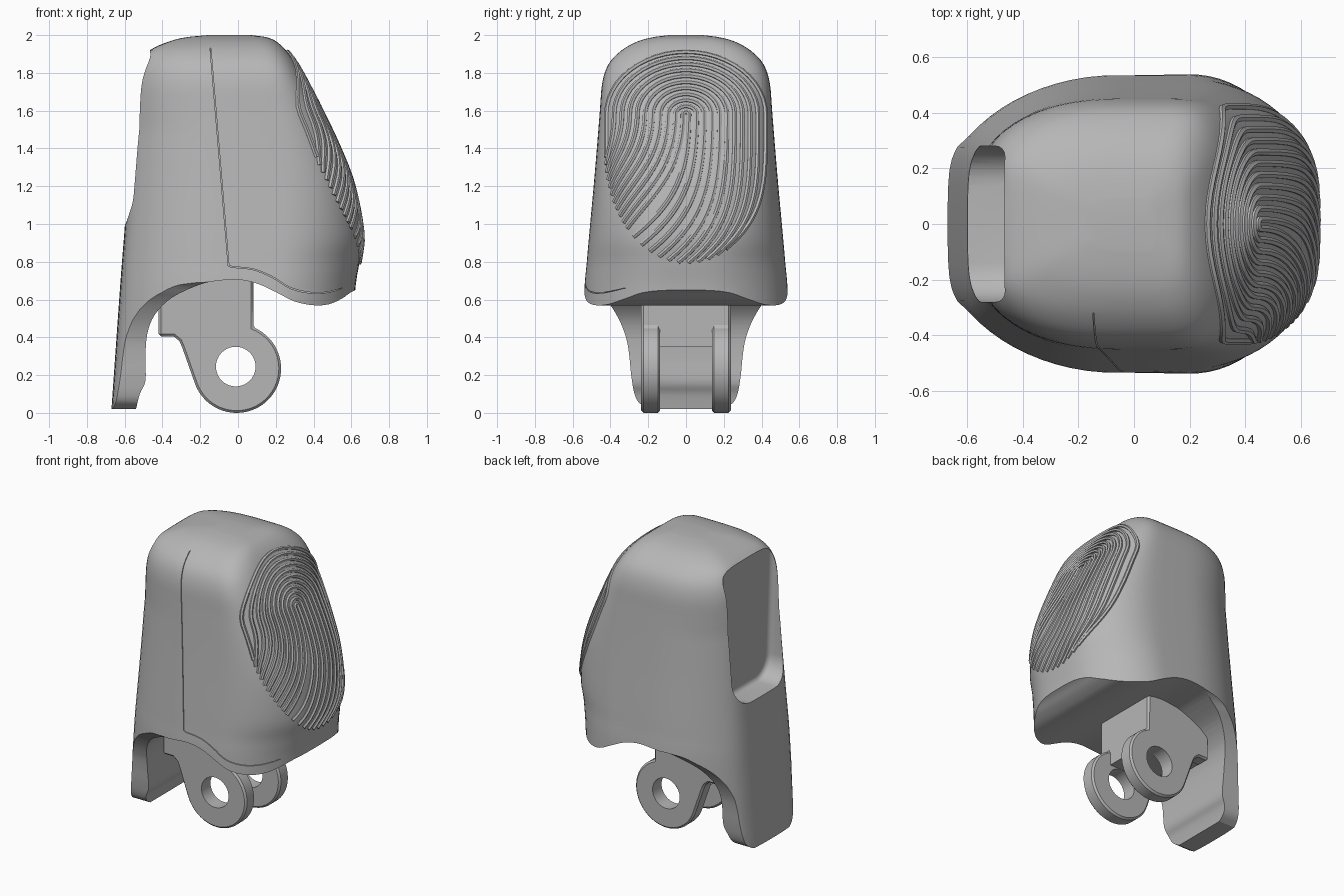
import bpy, bmesh, math
from mathutils import Vector
from mathutils.bvhtree import BVHTree

if "Cube" in bpy.data.objects:
    bpy.data.objects.remove(bpy.data.objects["Cube"])

grey = bpy.data.materials.new("matte_grey")
grey.use_nodes = True
grey.diffuse_color = (0.47, 0.47, 0.47, 1)
bsdf = grey.node_tree.nodes["Principled BSDF"]
bsdf.inputs["Base Color"].default_value = grey.diffuse_color
bsdf.inputs["Roughness"].default_value = 0.6


def add_object(name, bm):
    bmesh.ops.recalc_face_normals(bm, faces=bm.faces)
    mesh = bpy.data.meshes.new(name)
    bm.to_mesh(mesh)
    bm.free()
    mesh.materials.append(grey)
    obj = bpy.data.objects.new(name, mesh)
    bpy.context.collection.objects.link(obj)
    return obj


def prism(name, outline, axis, lo, hi):
    """Extrude a closed outline along x or y."""
    bm = bmesh.new()
    place = (lambda p, t: (p[0], t, p[1])) if axis == "y" else (lambda p, t: (t, p[0], p[1]))
    ends = [[bm.verts.new(place(p, t)) for p in outline] for t in (lo, hi)]
    bm.faces.new(ends[0])
    bm.faces.new(ends[1])
    n = len(outline)
    for i in range(n):
        j = (i + 1) % n
        bm.faces.new((ends[0][i], ends[0][j], ends[1][j], ends[1][i]))
    return add_object(name, bm)


def bake(obj):
    """Apply the object's modifiers."""
    graph = bpy.context.evaluated_depsgraph_get()
    mesh = bpy.data.meshes.new_from_object(obj.evaluated_get(graph))
    obj.modifiers.clear()
    obj.data = mesh


def round_edges(obj, width, segments):
    bevel = obj.modifiers.new("edge", "BEVEL")
    bevel.width = width
    bevel.segments = segments
    bevel.limit_method = "ANGLE"
    bevel.angle_limit = math.radians(50)
    bake(obj)


def cut(target, cutter):
    mod = target.modifiers.new("cut", "BOOLEAN")
    mod.operation = "DIFFERENCE"
    mod.solver = "EXACT"
    mod.object = cutter
    bake(target)
    bpy.data.objects.remove(cutter)


def smooth(obj, degrees):
    bpy.ops.object.select_all(action="DESELECT")
    obj.select_set(True)
    bpy.context.view_layer.objects.active = obj
    bpy.ops.object.shade_smooth_by_angle(angle=math.radians(degrees))


def spline(points, steps):
    """Catmull-Rom curve through points of any dimension."""
    pts = [points[0]] + list(points) + [points[-1]]
    out = []
    for a, b, c, d in zip(pts, pts[1:], pts[2:], pts[3:]):
        for s in range(steps):
            t = s / steps
            out.append([0.5 * (2 * q + (r - p) * t + (2 * p - 5 * q + 4 * r - u) * t * t
                               + (3 * q - p - 3 * r + u) * t ** 3)
                        for p, q, r, u in zip(a, b, c, d)])
    out.append(list(points[-1]))
    return out


# Fingertip shell: height, back x, pad x, half width
stations = [
    (0.02, -.673, .60, .55), (0.6, -.632, .62, .54), (0.8, -.617, .646, .525),
    (0.95, -.605, .66, .512), (1.2, -.587, .613, .489), (1.4, -.574, .537, .472),
    (1.6, -.558, .442, .456), (1.75, -.54, .365, .443), (1.85, -.512, .308, .408),
    (1.92, -.468, .255, .34), (1.965, -.37, .205, .26), (1.988, -.28, .155, .18),
    (2.0, -.16, .07, .09)]


def section(z, back, pad, half, count=36):
    """Ring of two half superellipses with softly flattened tips."""
    pad_power = 2.05 + 1.15 * max(0, z - .8)
    back_power = 2 + z / 10 + max(0, z - 1.5)
    ring = []
    for sign, reach, centre, over, sharp, power in (
            (1, pad, pad * .3, 1.03, 40, pad_power), (-1, back, back * .08, 1.12, 20, back_power)):
        a = abs(reach - centre)
        for i in range(count + 1):
            ang = math.pi * (i / count - 0.5)
            c, s = max(abs(math.cos(ang)), 1e-4), math.sin(ang)
            x = over * c ** (2 / power)
            x = a * x / (1 + x ** sharp) ** (1 / sharp)
            y = sign * half * math.copysign(abs(s) ** (2 / power), s)
            ring.append((centre + sign * x, y, z))
    return ring


bm = bmesh.new()
rings = [[bm.verts.new(p) for p in section(*st)] for st in spline(stations, 4)]
for low, high in zip(rings, rings[1:]):
    n = len(low)
    for i in range(n):
        j = (i + 1) % n
        bm.faces.new((low[i], low[j], high[j], high[i]))
bm.faces.new(rings[0])
bm.faces.new(rings[-1])
skin = BVHTree.FromBMesh(bm)
shell = add_object("fingertip_shell", bm)

# Wavy underside and inner face of the rear tongue
wave = [(.8, .72), (.62, .65), (.55, .605), (.48, .575), (.4, .57), (.3, .59), (.2, .64),
        (.1, .685), (0, .705), (-.1, .7), (-.2, .68), (-.35, .61), (-.44, .52), (-.48, .42),
        (-.49, .3), (-.49, .17), (-.52, .1), (-.54, .02)]
cut(shell, prism("underside_cutter", spline(wave, 4) + [[-.54, -.2], [.8, -.2]], "y", -1, 1))

# Narrowed sides of the tongue
side = [(.7, .72), (.52, .69), (.455, .635), (.4, .57), (.35, .485), (.315, .39), (.3, .3),
        (.29, .2), (.275, .11), (.25, .055), (.19, .015)]
for sign in (-1, 1):
    outline = [(sign * y, z) for y, z in spline(side, 4) + [[.19, -.2], [.7, -.2]]]
    cut(shell, prism("tongue_cutter", outline, "x", -1, -.08))

# Flat nail recess with rounded lower corners
nail = [(.28, 2.2), (-.28, 2.2)]
for sign in (-1, 1):
    turn = range(9) if sign < 0 else range(8, -1, -1)
    for i in turn:
        ang = math.pi / 2 * i / 8
        nail.append((sign * (.14 + .14 * math.cos(ang)), 1.15 - .15 * math.sin(ang)))
cutter = prism("nail_cutter", nail, "x", -1, -.465)
round_edges(cutter, .035, 4)
for v in cutter.data.vertices:
    if v.co.x > -.6:
        v.co.x += (1.92 - v.co.z) * .03
cut(shell, cutter)

# Thin seam on the front side
seam = [(-.16, 2.05), (-.15, 1.98), (-.05, .78)] + spline(
    [(-.03, .772), (.08, .76), (.18, .72), (.28, .66), (.4, .635), (.52, .65), (.7, .72)], 4)
w = .002
outline = [(x - w, z - w) for x, z in seam] + [(x + w, z + w) for x, z in reversed(seam)]
cut(shell, prism("seam_cutter", outline, "y", -.8, -.32))
smooth(shell, 28)

# Raised loop-pattern ridges on the pad
PAD_Y, PAD_Z, PAD_W, PAD_H = 0, 1.355, .42, .56


def rim(degrees):
    a = math.radians(degrees)
    return Vector((PAD_Y + PAD_W * math.cos(a), PAD_Z + PAD_H * math.sin(a)))


def leg(start, end, lean):
    """Curve that leaves straight down and drifts toward the rim."""
    d = (end - start).length
    p1 = start + Vector((0, -.45 * d))
    p2 = end + lean * .4 * d
    pts = []
    for i in range(1, 25):
        t = i / 24
        u = 1 - t
        pts.append(start * u ** 3 + p1 * 3 * u * u * t + p2 * 3 * u * t * t + end * t ** 3)
    return pts


curve = bpy.data.curves.new("pad_ridges", "CURVE")
curve.dimensions = "3D"
curve.bevel_depth = .0135
curve.bevel_resolution = 1
curve.use_fill_caps = True
LOOPS = 11
for k in range(LOOPS):
    f = (k + .4) / (LOOPS - .6)
    arc = [math.pi * i / 24 for i in range(25)]
    top = [Vector((.42 * f * math.cos(a), 1.58 + .33 * f * math.sin(a))) for a in arc]
    left = leg(top[-1], rim(224 - 44 * f), Vector((.55 * (1 - f), .7)))
    right = leg(top[0], rim(226 + 74 * f), Vector((.75, .6)))
    path = list(reversed(right)) + top + left
    hits = [skin.ray_cast(Vector((2, p.x, p.y)), Vector((-1, 0, 0)))[0] for p in path]
    hits = [h for h in hits if h]
    strand = curve.splines.new("POLY")
    strand.points.add(len(hits) - 1)
    for pt, h in zip(strand.points, hits):
        pt.co = (h.x, h.y, h.z, 1)
temp = bpy.data.objects.new("ridge_path", curve)
bpy.context.collection.objects.link(temp)
bpy.context.view_layer.update()
mesh = bpy.data.meshes.new_from_object(temp.evaluated_get(bpy.context.evaluated_depsgraph_get()))
bpy.data.objects.remove(temp)
mesh.materials.clear()
mesh.materials.append(grey)
ridges = bpy.data.objects.new("pad_ridges", mesh)
bpy.context.collection.objects.link(ridges)
smooth(ridges, 50)

# Hinge block under the shell
prism("hinge_block", [(-.418, .417), (.081, .417), (.081, .73), (-.418, .73)], "y", -.225, .225)
prism("hinge_web", [(-.25, .35), (.081, .35), (.081, .45), (-.3, .45)], "y", -.14, .14)

# Pair of pierced hinge lugs with cheeks
CX, CZ, R = -.007, .235, .235
sweep = [math.radians(68 - 228 * i / 48) for i in range(49)]
lug_outline = [(CX + R * math.cos(a), CZ + R * math.sin(a)) for a in sweep]
lug_outline += [(-.295, .345), (-.31, .38), (-.34, .405), (-.42, .405), (-.42, .73), (.08, .73)]
circle = [math.tau * i / 40 for i in range(40)]
hole = [(CX - .005 + .105 * math.cos(a), .245 + .105 * math.sin(a)) for a in circle]
for name, sign in (("front_lug", -1), ("back_lug", 1)):
    lug = prism(name, lug_outline, "y", sign * .137, sign * .237)
    round_edges(lug, .012, 1)
    cut(lug, prism("hole_cutter", hole, "y", -1, 1))
    smooth(lug, 30)
